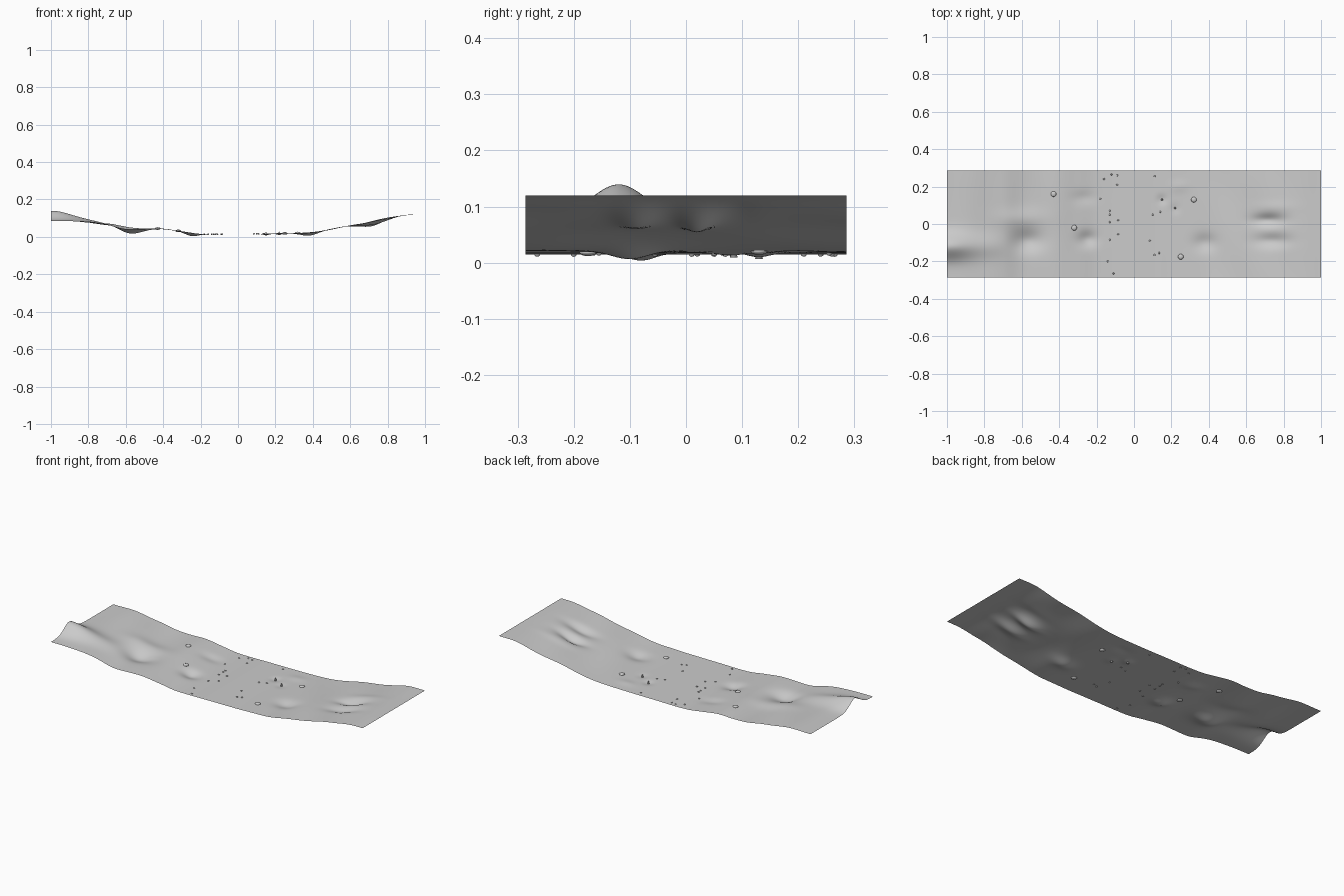
import bpy, bmesh
from math import exp, sin, cos
from mathutils import Matrix

if "Cube" in bpy.data.objects:
    bpy.data.objects.remove(bpy.data.objects["Cube"], do_unlink=True)

HALF_LENGTH, HALF_WIDTH = 1.0, 0.286
COLUMNS, ROWS = 200, 60

# Long profile of the valley: distance along the strip, height
VALLEY = [(-1, .085), (-.85, .083), (-.7, .064), (-.6, .045), (-.5, .041),
          (-.4, .042), (-.3, .03), (-.2, .016), (0, .016), (.25, .018),
          (.38, .023), (.5, .042), (.65, .068), (.8, .098), (.9, .117), (1, .12)]

# Rounded hills (positive) and hollows (negative): x, y, x spread, y spread, rise
RELIEF = [(-1, -.12, .13, .065, .054), (-.8, -.12, .12, .06, .012),
          (-.57, -.09, .08, .055, -.025), (-.6, .03, .12, .05, .01),
          (-.25, -.08, .05, .04, -.018), (-.27, .14, .06, .035, -.007),
          (.38, -.1, .06, .045, -.015), (.72, .02, .08, .03, -.022),
          (.75, .09, .1, .03, .004), (.74, -.09, .09, .035, -.016),
          (.15, .13, .025, .025, -.007), (.22, .08, .025, .025, -.004),
          (.24, .2, .05, .03, .004)]

# Where the stones lie
BOULDERS = [(-.43, .16), (-.32, -.02), (.32, .13), (.25, -.175)]
PEBBLES = [(-.12, .265), (-.09, .26), (-.16, .24), (.11, .255), (-.09, .21),
           (-.18, .135), (-.13, .07), (-.13, .05), (-.13, .01), (-.085, .02),
           (-.085, -.055), (-.13, -.085), (-.14, -.2), (-.11, -.265),
           (.085, -.09), (.11, -.165), (.135, -.155), (.1, .05), (.14, .065)]
SPIKES = [(.15, .13), (.22, .085)]


def make_material(name, colour):
    material = bpy.data.materials.new(name)
    material.use_nodes = True
    material.diffuse_color = colour
    material.node_tree.nodes["Principled BSDF"].inputs["Base Color"].default_value = colour
    return material


def valley_height(x):
    """Smooth curve through the valley profile."""
    last = len(VALLEY) - 1
    for i in range(last):
        (x_start, z_start), (x_end, z_end) = VALLEY[i], VALLEY[i + 1]
        if x <= x_end or i == last - 1:
            before, after = VALLEY[max(i - 1, 0)], VALLEY[min(i + 2, last)]
            span = x_end - x_start
            slope_start = (z_end - before[1]) / (x_end - before[0]) * span
            slope_end = (after[1] - z_start) / (after[0] - x_start) * span
            t = (x - x_start) / span
            ease = t * t * (3 - 2 * t)
            return (z_start + (z_end - z_start) * ease
                    + slope_start * t * (1 - t) ** 2
                    - slope_end * t * t * (1 - t))


def ground_height(x, y):
    height = valley_height(x)
    for centre_x, centre_y, spread_x, spread_y, rise in RELIEF:
        height += rise * exp(-((x - centre_x) / spread_x) ** 2
                             - ((y - centre_y) / spread_y) ** 2)
    # Gentle ripples that fade out toward the flat middle and the far ends
    fade = min(1, max(0, abs(x) - .15) * 3) * min(1, (1 - abs(x)) * 5)
    return height + .003 * fade * sin(21 * x + 5 * y) * cos(9 * y - 4 * x)


def finish(name, bm, material):
    mesh = bpy.data.meshes.new(name)
    bm.to_mesh(mesh)
    bm.free()
    mesh.materials.append(material)
    for polygon in mesh.polygons:
        polygon.use_smooth = True
    item = bpy.data.objects.new(name, mesh)
    bpy.context.collection.objects.link(item)
    return item


def scatter(name, places, radius, height, pointed=False):
    """Small stones half sunk into the ground, joined in one object."""
    bm = bmesh.new()
    for x, y in places:
        spot = Matrix.Translation((x, y, ground_height(x, y)))
        if pointed:
            lift = Matrix.Translation((0, 0, height / 3))
            bmesh.ops.create_cone(bm, cap_ends=True, segments=8, radius1=radius,
                                  radius2=radius / 5, depth=height, matrix=spot @ lift)
        else:
            squash = Matrix.Diagonal((radius, radius, height, 1))
            bmesh.ops.create_uvsphere(bm, u_segments=12, v_segments=8, radius=1,
                                      matrix=spot @ squash)
    return finish(name, bm, stone_grey)


ground_grey = make_material("ground_grey", (.6, .6, .6, 1))
stone_grey = ground_grey

# Ground sheet
bm = bmesh.new()
bmesh.ops.create_grid(bm, x_segments=COLUMNS, y_segments=ROWS, size=1,
                      matrix=Matrix.Diagonal((HALF_LENGTH, HALF_WIDTH, 1, 1)))
for vert in bm.verts:
    vert.co.z = ground_height(vert.co.x, vert.co.y)
finish("ground_sheet", bm, ground_grey)

# Stones
scatter("boulders", BOULDERS, .015, .007)
scatter("pebbles", PEBBLES, .005, .004)
scatter("pointed_stones", SPIKES, .007, .02, pointed=True)
